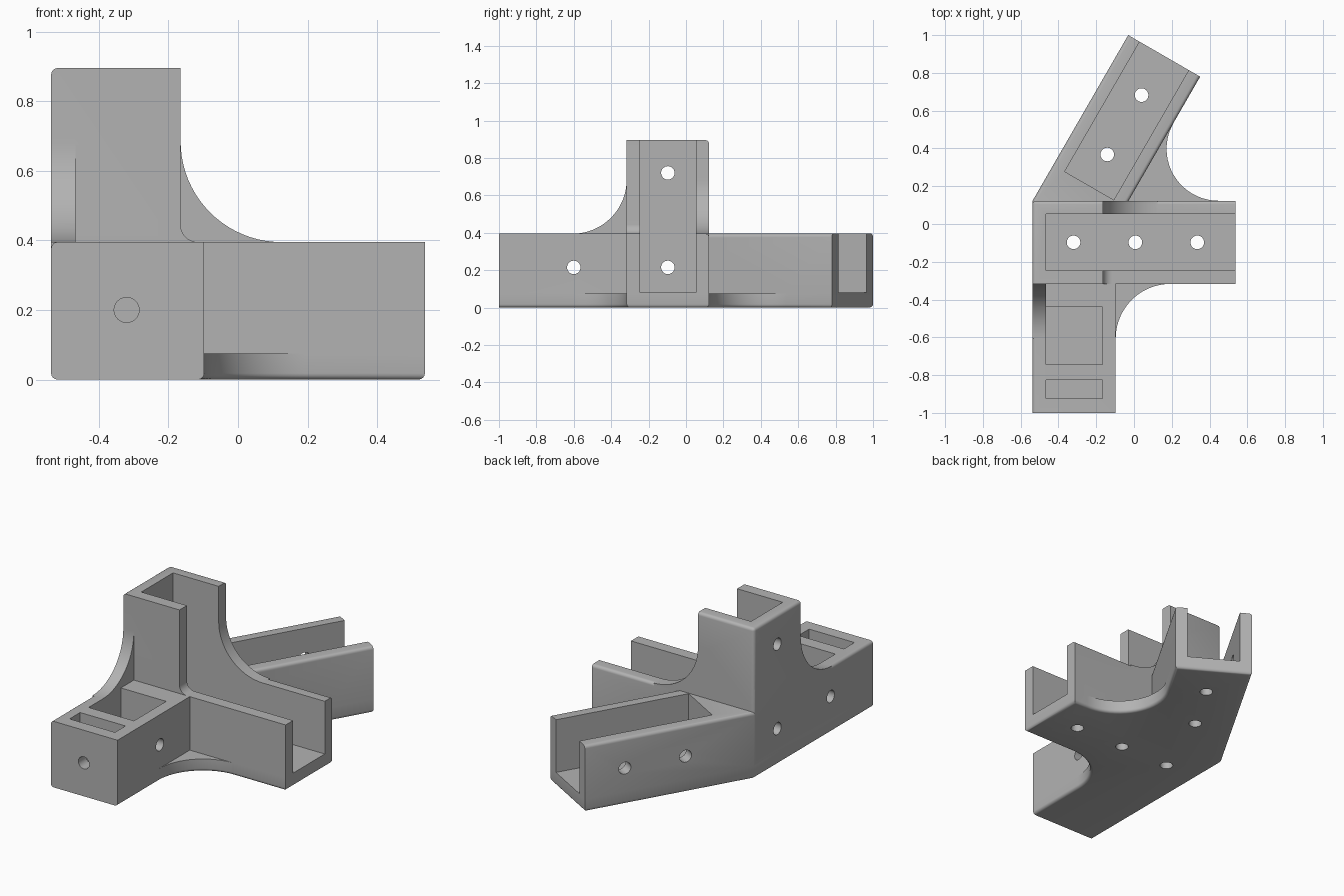
import bpy, bmesh
from math import sin, cos, pi, radians
from mathutils import Vector, Matrix

cube = bpy.data.objects.get("Cube")
if cube:
    bpy.data.objects.remove(cube, do_unlink=True)

grey = bpy.data.materials.new("plain grey")
grey.use_nodes = True
grey.diffuse_color = (0.45, 0.45, 0.45, 1)
grey.node_tree.nodes["Principled BSDF"].inputs["Base Color"].default_value = (0.45, 0.45, 0.45, 1)

# Main dimensions
LEFT, RIGHT = -0.537, 0.537
FRONT, BACK = -0.317, 0.123
WIDTH, WALL, FLOOR = 0.44, 0.07, 0.08
ARM_TOP, POST_TOP, PLATE = 0.395, 0.895, 0.075
POST_X = -0.165
MID_Y = (FRONT + BACK) / 2
ARM_X = LEFT + WIDTH
R, ROUND = 0.29, 0.018

along = Vector((cos(pi / 3), sin(pi / 3)))
across = Vector((sin(pi / 3), -cos(pi / 3)))
origin = Vector((LEFT, BACK))
LENGTH = (1 - BACK) / along.y


def skew(u, v):
    """Point in the frame of the slanted arm."""
    return tuple(origin + along * u + across * v)


def arc(cx, cy, r, a0, a1, n=20):
    return [(cx + r * cos(radians(a0 + (a1 - a0) * i / n)),
             cy + r * sin(radians(a0 + (a1 - a0) * i / n))) for i in range(n + 1)]


def rect(a0, b0, a1, b1):
    return [(a0, b0), (a1, b0), (a1, b1), (a0, b1)]


def prism(name, pts, lo, hi, axis="z", soft=None):
    """Extrude a profile along an axis; soft picks the edges to round."""
    place = {"z": lambda a, b, c: (a, b, c),
             "y": lambda a, b, c: (a, c, b),
             "x": lambda a, b, c: (c, a, b)}[axis]
    bm = bmesh.new()
    low = [bm.verts.new(place(a, b, lo)) for a, b in pts]
    high = [bm.verts.new(place(a, b, hi)) for a, b in pts]
    bm.faces.new(low)
    bm.faces.new(high)
    for i in range(len(pts)):
        j = (i + 1) % len(pts)
        bm.faces.new((low[i], low[j], high[j], high[i]))
    bmesh.ops.recalc_face_normals(bm, faces=bm.faces)
    if soft:
        edges = [e for e in bm.edges if soft(e)]
        bmesh.ops.bevel(bm, geom=edges, offset=ROUND, segments=4, profile=0.5, affect="EDGES")
    return finish(name, bm)


def rod(name, center, direction, length, r=0.036):
    bm = bmesh.new()
    turn = Vector(direction).to_track_quat("Z", "Y").to_matrix().to_4x4()
    bmesh.ops.create_cone(bm, cap_ends=True, segments=32, radius1=r, radius2=r, depth=length,
                          matrix=Matrix.Translation(center) @ turn)
    return finish(name, bm)


def finish(name, bm):
    mesh = bpy.data.meshes.new(name)
    bm.to_mesh(mesh)
    bm.free()
    mesh.materials.append(grey)
    ob = bpy.data.objects.new(name, mesh)
    bpy.context.collection.objects.link(ob)
    return ob


def combine(target, other, operation):
    mod = target.modifiers.new("combine", "BOOLEAN")
    mod.operation, mod.solver, mod.object = operation, "EXACT", other
    bpy.context.view_layer.objects.active = target
    bpy.ops.object.modifier_apply(modifier=mod.name)
    bpy.data.objects.remove(other, do_unlink=True)


def plate_soft(e):
    ends = [v.co for v in e.verts]
    return all(c.z < 0.001 for c in ends) and not all(c.y < -0.99 for c in ends)


def arm_soft(e):
    if any(v.co.z < ARM_TOP - 0.001 for v in e.verts):
        return False
    n = next(f.normal for f in e.link_faces if abs(f.normal.z) < 0.5)
    sides = [(-1, 0), (0, 1), tuple(across), tuple(-across)]
    return any(n.x * a + n.y * b > 0.99 for a, b in sides)


def post_soft(e):
    ends = [v.co for v in e.verts]
    at_left = all(c.x < LEFT + 0.001 for c in ends)
    at_back = all(c.y > BACK - 0.001 for c in ends)
    at_top = all(c.z > POST_TOP - 0.001 for c in ends)
    return at_left + at_back + at_top == 2


# Base plate with curved webs between the arms
inner = ARM_X, FRONT
fork_x = LEFT + WIDTH / across.x
fork_r = 0.275
fork_c = (fork_x + fork_r / (cos(pi / 6) / sin(pi / 6)) * 3, BACK + fork_r)
end = [skew(LENGTH, WIDTH), skew(LENGTH, 0), (LEFT, BACK)]
plate = ([(LEFT, -1), (ARM_X, -1)]
         + arc(ARM_X + R, FRONT - R, R, 180, 90)
         + [(RIGHT, FRONT), (RIGHT, BACK)]
         + arc(*fork_c, fork_r, 270, 150) + end)
body = prism("corner_bracket", plate, 0, PLATE, soft=plate_soft)

# Three arms and the upright post
outline = [(LEFT, -1), (ARM_X, -1), inner, (RIGHT, FRONT), (RIGHT, BACK), (fork_x, BACK)] + end
parts = [prism("arms", outline, PLATE, ARM_TOP, soft=arm_soft),
         prism("post", rect(LEFT, FRONT, POST_X, BACK), 0.1, POST_TOP, soft=post_soft)]


# Curved gussets joining the post to the arms
def gusset(name, edge, way, r, lo, hi, axis):
    curve = arc(edge + way * r, ARM_TOP + r, r, 180 if way > 0 else 0, 270 if way > 0 else -90)
    back = edge - way * 0.05
    pts = curve + [(edge + way * r, 0.3), (back, 0.3), (back, ARM_TOP + r)]
    return prism(name, pts, lo, hi, axis)


parts += [gusset("back_gusset", POST_X, 1, R, BACK - WALL, BACK, "y"),
          gusset("front_fillet", POST_X, 1, 0.05, FRONT, FRONT + WALL, "y"),
          gusset("side_gusset", FRONT, -1, R, LEFT, LEFT + WALL, "x")]
for part in parts:
    combine(body, part, "UNION")

# Channels and pockets
slot = [skew(0.219, WALL), skew(1.3, WALL), skew(1.3, WIDTH - WALL), skew(0.219, WIDTH - WALL)]
cuts = [prism("main_channel", rect(LEFT + WALL, FRONT + WALL, 1, BACK - WALL), FLOOR, 1.2),
        prism("slanted_channel", slot, FLOOR, 1),
        prism("large_pocket", rect(LEFT + WALL, -0.745, ARM_X - WALL, -0.44), FLOOR, 1),
        prism("small_pocket", rect(LEFT + WALL, -0.925, ARM_X - WALL, -0.825), FLOOR, 1)]

# Screw holes
hole_z = 0.215
for x in (-0.32, 0.007, 0.335):
    cuts.append(rod("floor_hole", (x, MID_Y, 0), (0, 0, 1), 0.3))
for u in (0.41, 0.773):
    cuts.append(rod("slanted_floor_hole", (*skew(u, WIDTH / 2), 0), (0, 0, 1), 0.3))
    cuts.append(rod("slanted_side_hole", (*skew(u, 0), hole_z), (*across, 0), 0.3))
for z in (hole_z, 0.72):
    cuts.append(rod("post_hole", (LEFT, MID_Y, z), (1, 0, 0), 0.3))
cuts.append(rod("arm_side_hole", (-0.3, -0.6, hole_z), (1, 0, 0), 1))
cuts.append(rod("arm_end_hole", (-0.32, -0.9, 0.2), (0, 1, 0), 0.5))
for cut in cuts:
    combine(body, cut, "DIFFERENCE")

bpy.ops.object.select_all(action="DESELECT")
body.select_set(True)
bpy.context.view_layer.objects.active = body
bpy.ops.object.shade_smooth_by_angle(angle=radians(30))
